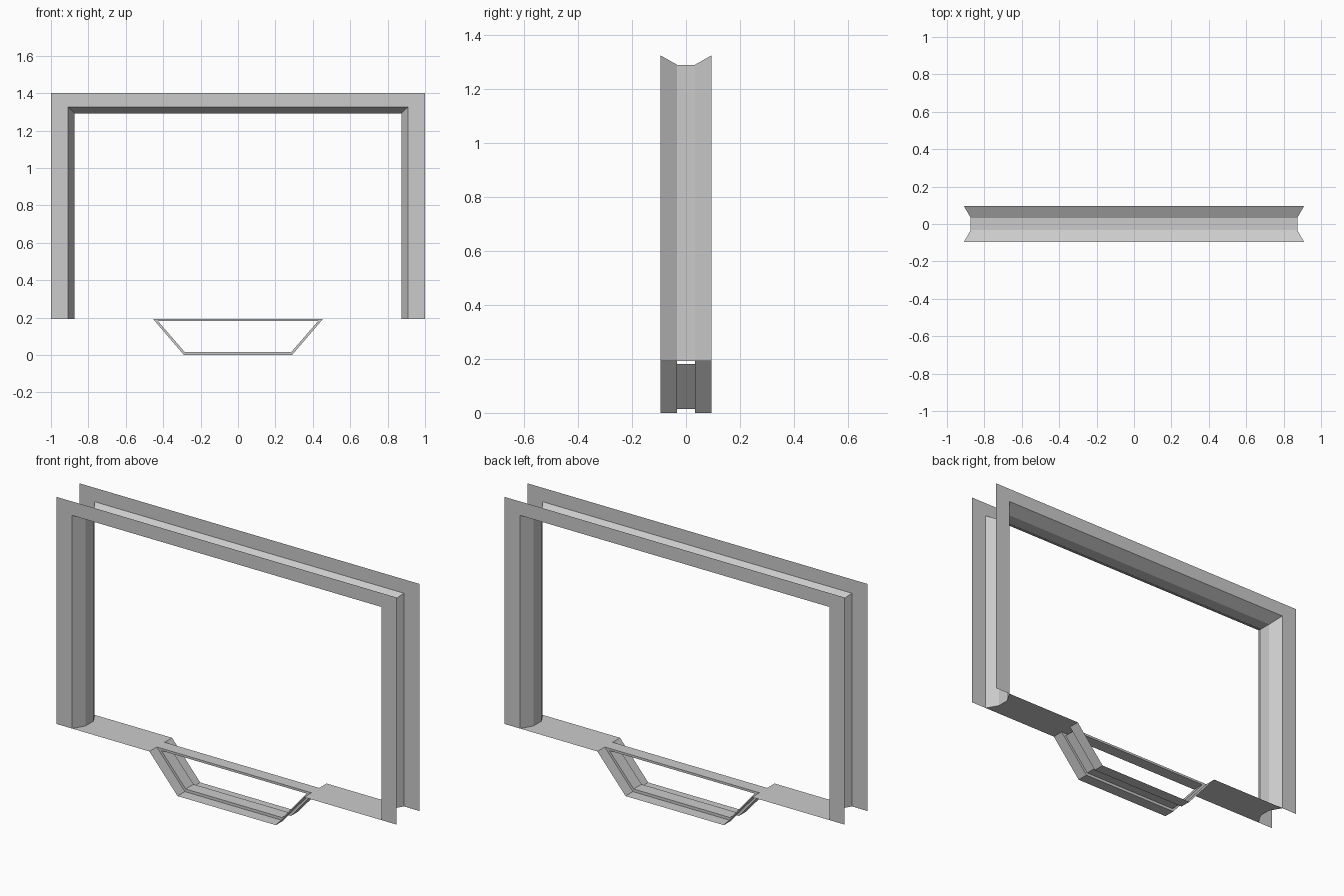
import bpy

if "Cube" in bpy.data.objects:
    bpy.data.objects.remove(bpy.data.objects["Cube"])

D, C = 0.095, 0.033      # half depth of the frame, half depth of its raised core
SILL = 0.193             # height of the sill


def make_object(name, verts, faces):
    mesh = bpy.data.meshes.new(name)
    mesh.from_pydata(verts, [], faces)
    mesh.update()
    obj = bpy.data.objects.new(name, mesh)
    bpy.context.collection.objects.link(obj)
    return obj


def loft(name, rows, closed=False):
    """Bridge successive rows of points that all have the same count."""
    n = len(rows[0])
    verts = [p for row in rows for p in row]
    faces = []
    for r in range(len(rows) - 1):
        for i in range(n if closed else n - 1):
            j = (i + 1) % n
            faces.append((r * n + i, r * n + j, (r + 1) * n + j, (r + 1) * n + i))
    return make_object(name, verts, faces)


def arch(x, z, y):
    return [(-x, y, SILL), (-x, y, z), (x, y, z), (x, y, SILL)]


def trapezoid(top_x, top_z, low_x, low_z, y):
    return [(-top_x, y, top_z), (-low_x, y, low_z), (low_x, y, low_z), (top_x, y, top_z)]


# Frame: flat trim plates front and back joined by a bevelled lining
profile = [(1.0, 1.4, -D), (0.909, 1.326, -D), (0.873, 1.291, -C),
           (0.873, 1.291, C), (0.909, 1.326, D), (1.0, 1.4, D)]
loft("door_frame", [arch(*p) for p in profile])

# Sill: wide pads at both ends, narrow bridge over the tray
right = [(0.4545, -C), (0.4545, -D), (0.909, -D), (0.873, -C),
         (0.873, C), (0.909, D), (0.4545, D), (0.4545, C)]
left = [(-x, y) for x, y in reversed(right)]
pads = [(x, y, SILL) for x, y in right + left]
make_object("sill", pads, [(1, 2, 3, 0), (0, 3, 4, 7), (7, 4, 5, 6),
                           (9, 10, 11, 8), (8, 11, 12, 15), (15, 12, 13, 14),
                           (0, 7, 8, 15)])

# Tray: front and back lips around a smaller closed core
outer = (0.4545, SILL, 0.289, 0.0)
inner = (0.428, 0.181, 0.284, 0.015)
for name, y0, y1 in (("tray_front_lip", -D, -C), ("tray_back_lip", C, D)):
    loft(name, [trapezoid(*outer, y0), trapezoid(*outer, y1)])
loft("tray_core", [trapezoid(*outer, -C), trapezoid(*inner, -C),
                   trapezoid(*inner, C), trapezoid(*outer, C)], closed=True)
